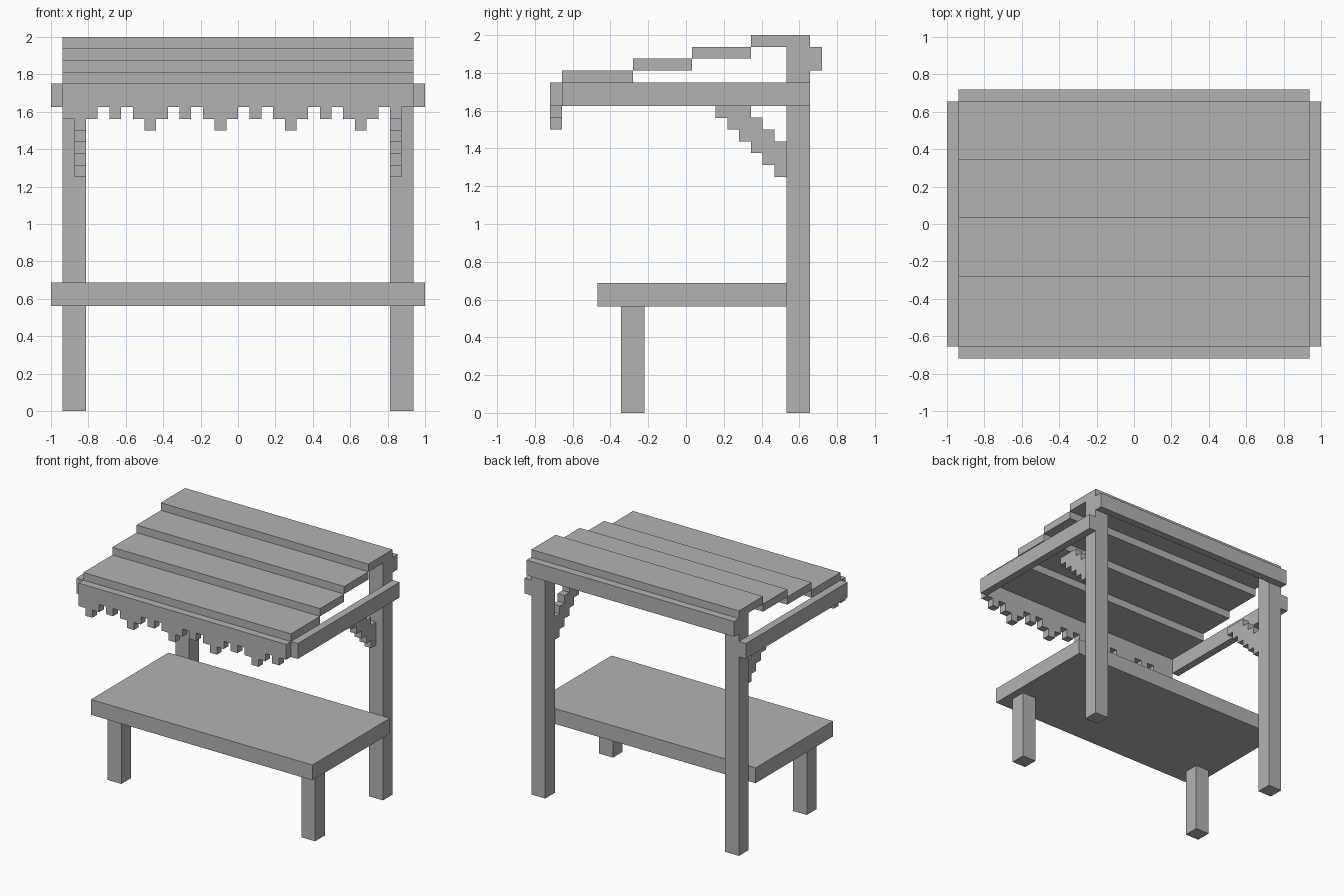
import bpy
import bmesh
from mathutils import Vector

U = 1 / 16  # module size: every part sits on this grid

cube = bpy.data.objects.get("Cube")
if cube:
    bpy.data.objects.remove(cube, do_unlink=True)

grey = bpy.data.materials.new("plain_grey")
grey.use_nodes = True
grey.diffuse_color = (0.45, 0.45, 0.45, 1)
grey.node_tree.nodes["Principled BSDF"].inputs["Base Color"].default_value = grey.diffuse_color


def finish(name, bm):
    bmesh.ops.recalc_face_normals(bm, faces=bm.faces)
    mesh = bpy.data.meshes.new(name)
    bm.to_mesh(mesh)
    bm.free()
    mesh.materials.append(grey)
    obj = bpy.data.objects.new(name, mesh)
    bpy.context.scene.collection.objects.link(obj)
    return obj


def extrude(name, points, depth):
    """Extrude a flat outline along the depth vector, in grid modules."""
    bm = bmesh.new()
    face = bm.faces.new([bm.verts.new(Vector(p) * U) for p in points])
    result = bmesh.ops.extrude_face_region(bm, geom=[face], use_keep_orig=True)
    moved = [v for v in result["geom"] if isinstance(v, bmesh.types.BMVert)]
    bmesh.ops.translate(bm, verts=moved, vec=Vector(depth) * U)
    return finish(name, bm)


def box(name, x, y, z):
    """Box from (min, max) ranges, in grid modules."""
    base = [(x[0], y[0], z[0]), (x[1], y[0], z[0]), (x[1], y[1], z[0]), (x[0], y[1], z[0])]
    return extrude(name, base, (0, 0, z[1] - z[0]))


def mirrored(obj):
    """Repeat a left-hand part on the right."""
    mod = obj.modifiers.new("mirror", 'MIRROR')
    mod.use_axis[0] = True


# Counter and its short front legs
box("counter_top", (-16, 16), (-7.5, 8.5), (9, 11))
mirrored(box("front_legs", (13, 15), (-5.5, -3.5), (0, 9)))

# Tall rear posts, side rails and rear beam
mirrored(box("rear_posts", (13, 15), (8.5, 10.5), (0, 31)))
mirrored(box("side_rails", (15, 16), (-10.5, 10.5), (26, 28)))
box("rear_beam", (-15, 15), (10.5, 11.5), (29, 31))

# Roof slats, each one step higher than the one in front
edges = [-10.5, -4.5, 0.5, 5.5, 10.5]
for i in range(4):
    box(f"roof_slat_{i + 1}", (-15, 15), (edges[i], edges[i + 1]), (28 + i, 29 + i))

# Stepped diagonal braces in front of the posts
outline = [(8.5, 20)]
for i in range(6):
    outline += [(7.5 - i, 20 + i), (7.5 - i, 21 + i)]
for i in range(3):
    outline += [(5.5 + i, 26 - i), (5.5 + i, 25 - i)]
outline.append((8.5, 23))
mirrored(extrude("braces", [(13, y, z) for y, z in outline], (1, 0, 0)))

# Front valance with a repeating toothed lower edge
teeth = [25, 24, 25, 26, 25, 26]
valance = [(15, 28), (-15, 28)]
for i in range(30):
    low = teeth[i % len(teeth)]
    valance += [(i - 15, low), (i - 14, low)]
extrude("front_valance", [(x, -11.5, z) for x, z in valance], (0, 1, 0))
